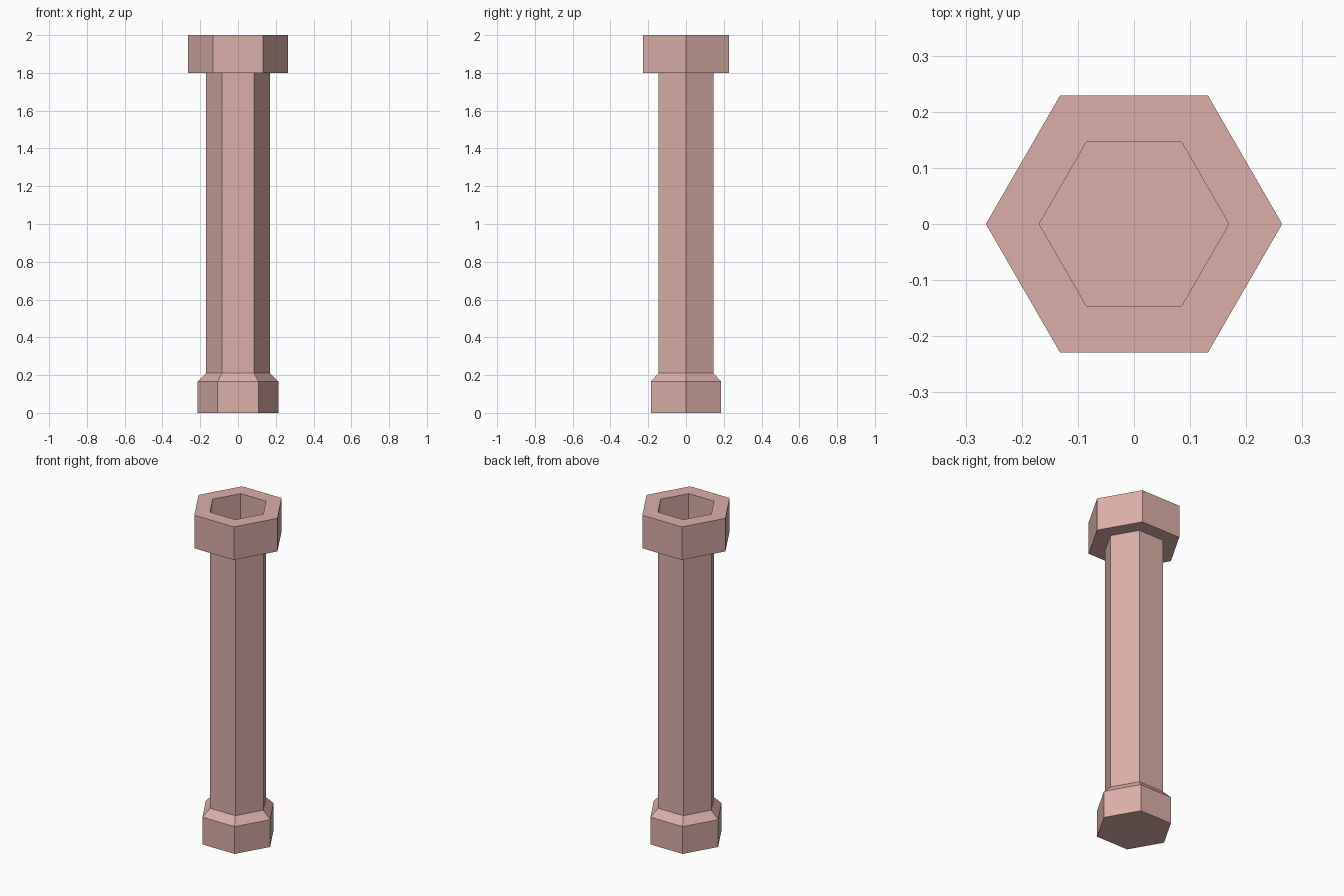
import bpy, bmesh
from math import cos, sin, tau

if "Cube" in bpy.data.objects:
    bpy.data.objects.remove(bpy.data.objects["Cube"])

SIDES = 6

mat = bpy.data.materials.new("dusty_pink")
mat.diffuse_color = (0.72, 0.43, 0.39, 1)
mat.use_nodes = True
mat.node_tree.nodes["Principled BSDF"].inputs["Base Color"].default_value = mat.diffuse_color


def lathe(name, profile):
    """Sweep (radius, z) points around z with hexagonal rings, capping both ends."""
    bm = bmesh.new()
    rings = [[bm.verts.new((r * cos(tau * i / SIDES), r * sin(tau * i / SIDES), z))
              for i in range(SIDES)] for r, z in profile]
    for low, high in zip(rings, rings[1:]):
        for i in range(SIDES):
            j = (i + 1) % SIDES
            bm.faces.new((low[i], low[j], high[j], high[i]))
    bm.faces.new(rings[0][::-1])
    bm.faces.new(rings[-1])
    mesh = bpy.data.meshes.new(name)
    bm.to_mesh(mesh)
    bm.free()
    mesh.materials.append(mat)
    obj = bpy.data.objects.new(name, mesh)
    bpy.context.collection.objects.link(obj)
    return obj


# Foot with chamfered shoulder, long shaft, wide head with a hexagonal socket
lathe("hex_post", [
    (0.215, 0.0), (0.215, 0.165),    # foot
    (0.169, 0.21), (0.169, 1.80),    # shoulder and shaft
    (0.264, 1.80), (0.264, 2.0),     # head
    (0.169, 2.0), (0.169, 1.801),    # socket rim and floor
])
